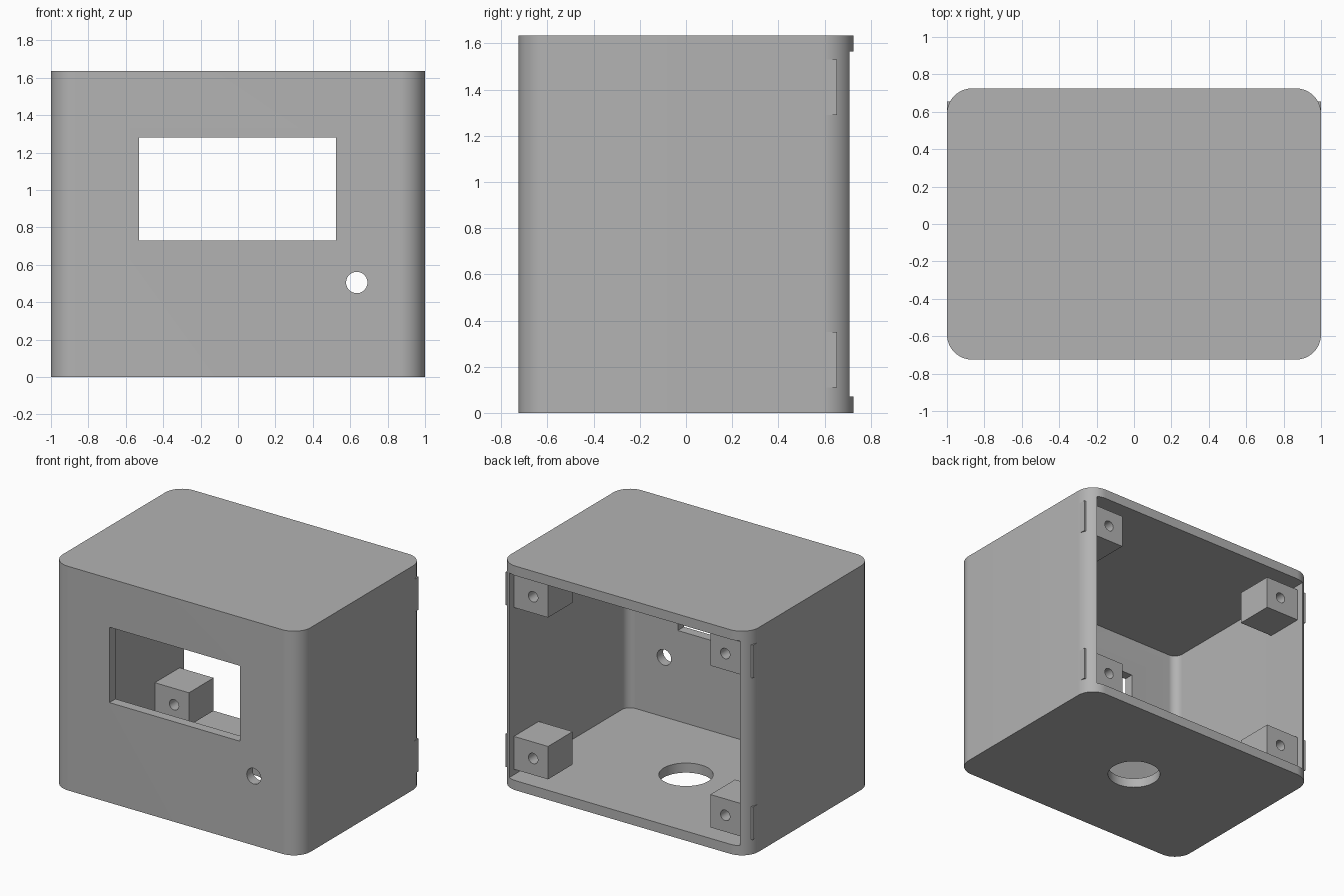
import bpy, bmesh, math

if "Cube" in bpy.data.objects:
    bpy.data.objects.remove(bpy.data.objects["Cube"], do_unlink=True)

# Overall dimensions
HALF_X, HALF_Y, HEIGHT = 1.0, 0.725, 1.635
WALL, CORNER = 0.07, 0.135
IN_X, IN_Y = HALF_X - WALL, HALF_Y - WALL

grey = bpy.data.materials.new("plain grey")
grey.use_nodes = True
colour = (0.45, 0.45, 0.45, 1)
grey.diffuse_color = colour
grey.node_tree.nodes["Principled BSDF"].inputs["Base Color"].default_value = colour


def rounded(x0, x1, y0, y1, front, back, steps=16):
    """Rectangle outline with separate radii for its front and back corners."""
    points = []
    corners = [(x1, y1, back), (x0, y1, back), (x0, y0, front), (x1, y0, front)]
    for i, (x, y, r) in enumerate(corners):
        if r == 0:
            points.append((x, y))
            continue
        cx = x - math.copysign(r, x)
        cy = y - math.copysign(r, y)
        for k in range(steps + 1):
            a = math.pi / 2 * (i + k / steps)
            points.append((cx + r * math.cos(a), cy + r * math.sin(a)))
    return points


def circle(cx, cy, r, sides=40):
    return [(cx + r * math.cos(math.tau * k / sides),
             cy + r * math.sin(math.tau * k / sides)) for k in range(sides)]


def rect(u0, u1, v0, v1):
    return [(u0, v0), (u1, v0), (u1, v1), (u0, v1)]


def prism(name, outline, start, end, along="z"):
    """Extrude an outline along z (outline in x, y) or along y (outline in x, z)."""
    def place(u, v, w):
        return (u, v, w) if along == "z" else (u, w, v)
    bm = bmesh.new()
    face = bm.faces.new([bm.verts.new(place(u, v, start)) for u, v in outline])
    top = bmesh.ops.extrude_face_region(bm, geom=[face])["geom"]
    bmesh.ops.translate(bm, vec=place(0, 0, end - start),
                        verts=[g for g in top if isinstance(g, bmesh.types.BMVert)])
    bmesh.ops.recalc_face_normals(bm, faces=bm.faces)
    mesh = bpy.data.meshes.new(name)
    bm.to_mesh(mesh)
    bm.free()
    mesh.materials.append(grey)
    obj = bpy.data.objects.new(name, mesh)
    bpy.context.collection.objects.link(obj)
    return obj


def cut(obj, cutter):
    """Subtract the cutter, then discard it."""
    cutter.hide_render = True
    mod = obj.modifiers.new("cut", "BOOLEAN")
    mod.operation, mod.solver, mod.object = "DIFFERENCE", "EXACT", cutter
    bpy.context.view_layer.objects.active = obj
    bpy.ops.object.modifier_apply(modifier=mod.name)
    bpy.data.objects.remove(cutter, do_unlink=True)


# Case: rounded shell, open at the back
case = prism("case", rounded(-HALF_X, HALF_X, -HALF_Y, HALF_Y, CORNER, CORNER), 0, HEIGHT)
cavity = rounded(-IN_X, IN_X, -IN_Y, 1.0, CORNER - WALL, 0)
cut(case, prism("cavity_cutter", cavity, WALL, HEIGHT - WALL))

# Display window and button hole in the front, cable hole in the floor
cut(case, prism("window_cutter", rect(-0.53, 0.525, 0.73, 1.28), -0.9, -0.5, "y"))
cut(case, prism("button_cutter", circle(0.635, 0.505, 0.057), -0.9, -0.5, "y"))
cut(case, prism("floor_cutter", circle(0, 0, 0.18, 64), -0.1, 0.2))
parts = [case]

# Screw blocks in the four back corners, poking slightly through the rounded edges
for side, sx in (("left", 1), ("right", -1)):
    for level, z in (("lower", 0.11), ("upper", 1.29)):
        u0, u1 = sorted((sx * 0.655, sx * 0.999))
        block = prism(f"{level}_{side}_screw_block", rect(u0, u1, z, z + 0.24),
                      0.37, IN_Y, "y")
        cut(block, prism("screw_cutter", circle(sx * 0.775, z + 0.12, 0.038, 32),
                         0.2, 0.9, "y"))
        parts.append(block)

# Smooth the curved faces, keep the edges sharp
bpy.ops.object.select_all(action="DESELECT")
for part in parts:
    part.select_set(True)
bpy.context.view_layer.objects.active = case
bpy.ops.object.shade_smooth_by_angle(angle=math.radians(30))
